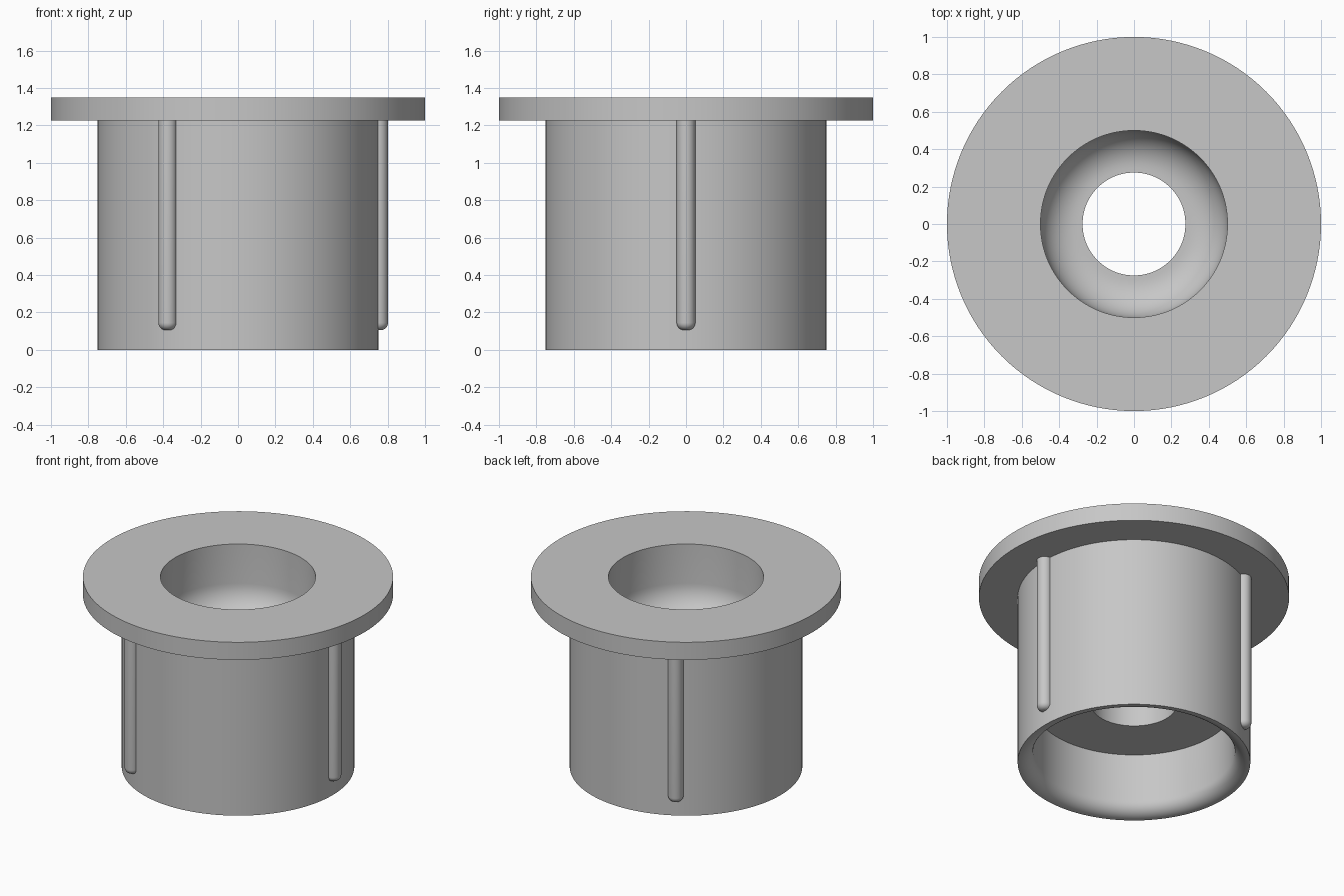
import bpy, bmesh, math
from mathutils import Matrix, Vector

cube = bpy.data.objects.get("Cube")
if cube:
    bpy.data.objects.remove(cube, do_unlink=True)

grey = bpy.data.materials.new("plain grey")
grey.use_nodes = True
colour = (0.57, 0.57, 0.57, 1)
grey.diffuse_color = colour
grey.node_tree.nodes["Principled BSDF"].inputs["Base Color"].default_value = colour


def arc(r, z, radius, start, end, steps=12):
    """Fillet points around a centre in the radius/height plane."""
    angles = [math.radians(start + (end - start) * i / steps) for i in range(steps + 1)]
    return [(r + radius * math.cos(a), z + radius * math.sin(a)) for a in angles]


def lathe(name, profile, segments, closed, location=(0, 0, 0)):
    """Revolve a radius/height profile around the vertical axis."""
    bm = bmesh.new()
    verts = [bm.verts.new((r, 0, z)) for r, z in profile]
    edges = [bm.edges.new(pair) for pair in zip(verts, verts[1:])]
    if closed:
        edges.append(bm.edges.new((verts[-1], verts[0])))
    bmesh.ops.spin(bm, geom=verts + edges, cent=(0, 0, 0), axis=(0, 0, 1),
                   angle=math.tau, steps=segments, use_duplicate=False)
    bmesh.ops.remove_doubles(bm, verts=bm.verts, dist=0.0001)
    bmesh.ops.recalc_face_normals(bm, faces=bm.faces)
    mesh = bpy.data.meshes.new(name)
    bm.to_mesh(mesh)
    bm.free()
    mesh.materials.append(grey)
    obj = bpy.data.objects.new(name, mesh)
    bpy.context.collection.objects.link(obj)
    obj.location = location
    bpy.ops.object.select_all(action="DESELECT")
    obj.select_set(True)
    bpy.context.view_layer.objects.active = obj
    bpy.ops.object.shade_smooth_by_angle(angle=math.radians(30))
    return obj


# Flanged body: outer wall, flange, rounded upper cup, through hole, lower cavity
height, flange_z = 1.35, 1.225
body = [(0.75, 0), (0.75, flange_z), (1, flange_z), (1, height), (0.5, height)]
body += arc(0.3, 1.07, 0.2, 0, -90)
body += [(0.275, 0.87), (0.275, 0.43), (0.65, 0.43)]
body += arc(0.74, 0.09, 0.09, 180, 270)
lathe("flanged_body", body, 128, True)

# Three round-ended ribs spaced evenly around the wall
rib = [(0, 0.105)] + arc(0.01, 0.145, 0.04, -90, 0, 8) + [(0.05, 1.24), (0, 1.24)]
for i in range(3):
    spot = Matrix.Rotation(math.tau * i / 3, 3, "Z") @ Vector((0.752, 0, 0))
    lathe(f"rib_{i + 1}", rib, 32, False, spot)
